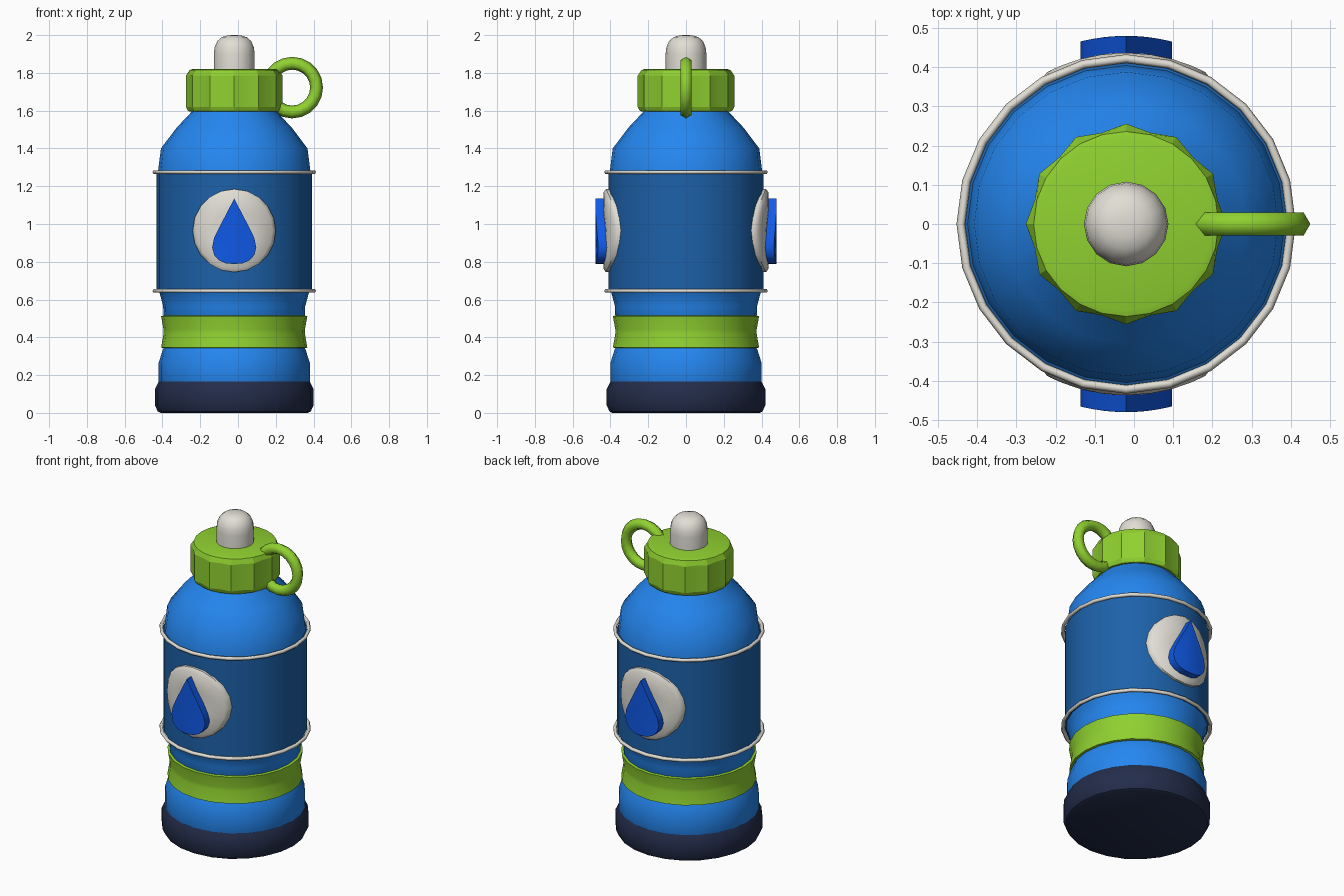
import bpy, bmesh, math
from math import sin, cos, pi, sqrt

if "Cube" in bpy.data.objects:
    bpy.data.objects.remove(bpy.data.objects["Cube"])

CX = -0.02  # bottle axis


def material(name, rgb):
    m = bpy.data.materials.new(name)
    m.diffuse_color = (*rgb, 1)
    m.use_nodes = True
    m.node_tree.nodes["Principled BSDF"].inputs["Base Color"].default_value = m.diffuse_color
    return m


BLUE = material("bright_blue", (0.018, 0.24, 0.87))
LABEL = material("label_blue", (0.012, 0.12, 0.40))
GREEN = material("green", (0.28, 0.64, 0.03))
WHITE = material("off_white", (0.75, 0.73, 0.66))
NAVY = material("navy", (0.017, 0.026, 0.07))
DROP = material("drop_blue", (0.005, 0.10, 0.80))


def finish(name, bm, mat, angle=35):
    bmesh.ops.recalc_face_normals(bm, faces=bm.faces)
    me = bpy.data.meshes.new(name)
    bm.to_mesh(me)
    bm.free()
    me.materials.append(mat)
    ob = bpy.data.objects.new(name, me)
    bpy.context.collection.objects.link(ob)
    bpy.ops.object.select_all(action='DESELECT')
    ob.select_set(True)
    bpy.context.view_layer.objects.active = ob
    bpy.ops.object.shade_smooth_by_angle(angle=math.radians(angle))
    return ob


def skin(bm, rings):
    for a, b in zip(rings, rings[1:]):
        n = len(a)
        for i in range(n):
            j = (i + 1) % n
            bm.faces.new((a[i], a[j], b[j], b[i]))


def lathe(name, profile, mat, n=24, angle=35):
    """Profile rows are (radius, z) or (radius, z, radius of odd vertices)."""
    bm = bmesh.new()
    rings = []
    for row in profile:
        r, z = row[:2]
        odd = row[2] if len(row) > 2 else r
        rings.append([bm.verts.new((CX + (odd if i % 2 else r) * cos(2 * pi * i / n),
                                    (odd if i % 2 else r) * sin(2 * pi * i / n), z))
                      for i in range(n)])
    skin(bm, rings)
    bm.faces.new(rings[0])
    bm.faces.new(rings[-1])
    return finish(name, bm, mat, angle)


def torus(name, mat, center, major, minor, n, sides, upright=False):
    bm = bmesh.new()
    rings = []
    for i in range(n):
        a = 2 * pi * i / n
        ring = []
        for k in range(sides):
            t = 2 * pi * k / sides
            r, h = major + minor * cos(t), minor * sin(t)
            p = (r * cos(a), h, r * sin(a)) if upright else (r * cos(a), r * sin(a), h)
            ring.append(bm.verts.new([c + q for c, q in zip(center, p)]))
        rings.append(ring)
    skin(bm, rings + rings[:1])
    return finish(name, bm, mat, 70)


def wrapped_patch(name, outline, zc, layers, mat, side):
    """Outline (x, z) around zc bent onto cylinders; layers are (scale, radius)."""
    bm = bmesh.new()

    def vert(x, z, R):
        return bm.verts.new((CX + x, side * sqrt(R * R - x * x), zc + z))
    rings = [[vert(x * s, z * s, R) for x, z in outline] for s, R in layers]
    skin(bm, rings)
    for ring, R in ((rings[0], layers[0][1]), (rings[-1], layers[-1][1])):
        c = vert(0, 0, R)
        for i in range(len(ring)):
            bm.faces.new((ring[i], ring[(i + 1) % len(ring)], c))
    return finish(name, bm, mat, 40)


# Bottle body, base and bands
lathe("bottle_body", [(0.38, 0.10), (0.40, 0.165), (0.40, 0.265), (0.378, 0.335), (0.365, 0.36),
                      (0.365, 0.50), (0.375, 0.52), (0.376, 0.565), (0.395, 0.635),
                      (0.405, 0.65), (0.405, 1.27), (0.402, 1.29), (0.388, 1.40),
                      (0.305, 1.51), (0.22, 1.60), (0.20, 1.63)], BLUE)
lathe("base_cup", [(0.39, 0), (0.405, 0.008), (0.42, 0.04), (0.42, 0.125), (0.40, 0.165)], NAVY)
lathe("grip_band", [(0.37, 0.342), (0.387, 0.346), (0.374, 0.42), (0.374, 0.44),
                    (0.387, 0.512), (0.37, 0.516)], GREEN)
lathe("label_sleeve", [(0.40, 0.645), (0.411, 0.65), (0.411, 1.27), (0.40, 1.275)], LABEL)
for name, z in (("lower_ring", 0.646), ("upper_ring", 1.275)):
    torus(name, WHITE, (CX, 0, z), 0.422, 0.011, 24, 6)

# Ridged cap, spout and carry loop
lathe("cap", [(0.235, 1.595), (0.245, 1.60, 0.235), (0.256, 1.62, 0.241),
              (0.256, 1.785, 0.241), (0.236, 1.815), (0.22, 1.82)], GREEN, 24, 20)
lathe("spout", [(0.108, 1.80), (0.108, 1.90), (0.104, 1.935), (0.09, 1.968),
                (0.066, 1.989), (0.036, 1.998), (0.012, 2.0)], WHITE, 16, 40)
torus("carry_loop", GREEN, (0.287, 0, 1.722), 0.129, 0.034, 20, 6, upright=True)

# Round badges with a water drop, front and back
disc = [(0.22 * cos(2 * pi * i / 20), 0.22 * sin(2 * pi * i / 20)) for i in range(20)]
half = [(0.036, 0.155), (0.078, 0.075), (0.107, 0.015), (0.117, -0.035),
        (0.106, -0.075), (0.08, -0.103), (0.045, -0.118)]
drop = [(0, 0.225)] + half + [(0, -0.122)] + [(-x, z) for x, z in reversed(half)]
for name, side in (("front", -1), ("back", 1)):
    wrapped_patch(name + "_badge", disc, 0.965,
                  [(1, 0.40), (1, 0.424), (0.92, 0.437), (0.5, 0.437)], WHITE, side)
    wrapped_patch(name + "_drop", drop, 0.91,
                  [(1, 0.415), (1, 0.48), (0.5, 0.48)], DROP, side)
